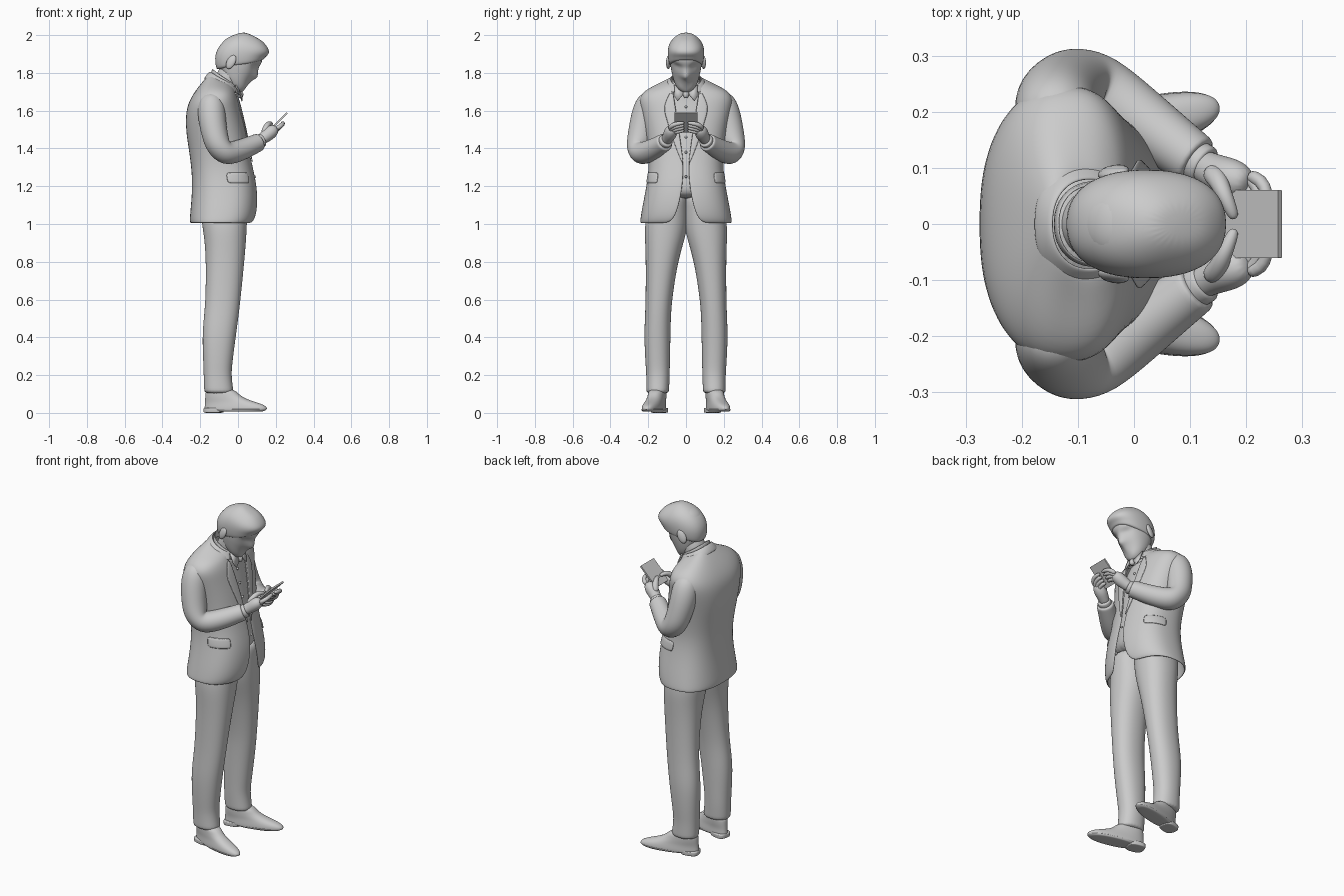
import bpy, bmesh, math
from mathutils import Vector, Matrix

N = 24

def finish(name, verts, faces, mirror=False, thick=0, sub=2):
    me = bpy.data.meshes.new(name)
    me.from_pydata([tuple(v) for v in verts], [], faces)
    bm = bmesh.new()
    bm.from_mesh(me)
    bmesh.ops.recalc_face_normals(bm, faces=bm.faces)
    for f in bm.faces:
        f.smooth = True
    bm.to_mesh(me)
    bm.free()
    ob = bpy.data.objects.new(name, me)
    bpy.context.collection.objects.link(ob)
    if mirror:
        m = ob.modifiers.new("mirror", 'MIRROR')
        m.use_axis = (False, True, False)
        m.use_mirror_merge = False
    if thick:
        s = ob.modifiers.new("thickness", 'SOLIDIFY')
        s.thickness, s.offset = thick, 0
    if sub:
        s = ob.modifiers.new("smooth", 'SUBSURF')
        s.levels = s.render_levels = sub
    return ob

# section = (z, front x, back x, half width, centre y, tilt, front gap)
def pad(s):
    return tuple(s) + (0,) * (7 - len(s))

def point(s, a, p, grow=0):
    z, xf, xb, hw, yc, tilt, gap = pad(s)
    c, n = math.cos(a), math.sin(a)
    f = lambda v, r: math.copysign(abs(v) ** (2 / p), v) * (r + grow)
    return Vector(((xf + xb) / 2 + f(c, (xf - xb) / 2), yc + f(n, hw), z + tilt * c))

def angle(y, hw, p):
    return math.asin(min(1, y / hw) ** (p / 2))

def bridge(rings, n, closed):
    faces = []
    for r in range(rings - 1):
        for k in range(n if closed else n - 1):
            j = (k + 1) % n
            faces.append((r * n + k, r * n + j, (r + 1) * n + j, (r + 1) * n + k))
    if closed:
        faces += [tuple(range(n)), tuple(range((rings - 1) * n, rings * n))]
    return faces

def loft(name, secs, p=2.2, **kw):
    verts, is_open = [], pad(secs[0])[6] > 0
    for s in secs:
        a0 = angle(pad(s)[6], s[3], p) if is_open else 0
        for k in range(N):
            t = k / (N - 1) if is_open else k / N
            verts.append(point(s, a0 + (2 * math.pi - 2 * a0) * t, p))
    return finish(name, verts, bridge(len(secs), N, not is_open), **kw)

# tube along points (x, y, z, radius)
def tube(name, path, n=12, **kw):
    pts = [Vector(q[:3]) for q in path]
    verts, u, last = [], None, None
    for i, q in enumerate(path):
        t = (pts[min(i + 1, len(pts) - 1)] - pts[max(i - 1, 0)]).normalized()
        u = t.orthogonal().normalized() if u is None else last.rotation_difference(t) @ u
        last, w = t, t.cross(u)
        for k in range(n):
            a = 2 * math.pi * k / n
            verts.append(pts[i] + (u * math.cos(a) + w * math.sin(a)) * q[3] * 1.04)
    return finish(name, verts, bridge(len(path), n, True), **kw)

# Jacket body, open at the front with a cutaway hem
JP = 2.5
JACKET = [(1.005, .075, -.25, .24, 0, 0, .095), (1.03, .092, -.252, .238, 0, 0, .06),
          (1.1, .102, -.245, .226, 0, 0, .035), (1.2, .098, -.238, .206, 0, 0, .016),
          (1.3, .075, -.243, .192, 0, 0, .01), (1.4, .055, -.257, .2, 0, 0, .022),
          (1.5, .038, -.273, .215, 0, 0, .035), (1.6, .015, -.272, .238, 0, 0, .05),
          (1.66, 0, -.25, .25, 0, 0, .06), (1.705, -.015, -.212, .218, 0, -.012, .065),
          (1.735, -.018, -.172, .14, 0, -.03, .062), (1.752, -.015, -.148, .088, 0, -.04, .055)]
loft("jacket", JACKET, JP, thick=.01)

def jacket_section(z):
    for a, b in zip(JACKET, JACKET[1:]):
        if z <= b[0]:
            t = (z - a[0]) / (b[0] - a[0])
            return tuple(u + (v - u) * t for u, v in zip(a, b))
    return JACKET[-1]

# Jacket collar, lapels, pocket flaps
loft("jacket_collar", [(1.728, .004, -.178, .115, 0, -.04, .06),
                       (1.752, -.005, -.16, .093, 0, -.042, .055),
                       (1.766, -.012, -.145, .08, 0, -.04, .05)], thick=.008)
lapel = []
for z, wide in [(1.32, .006), (1.4, .03), (1.5, .05), (1.58, .062), (1.62, .064), (1.67, .035), (1.705, .02)]:
    s = jacket_section(z)
    for t in (0, .5, 1):
        lapel.append(point(s, angle(s[6] + wide * t, s[3], JP), JP, .007))
finish("lapel", lapel, bridge(7, 3, False), mirror=True, thick=.006, sub=1)
flap = []
for z in (1.215, 1.24, 1.275):
    s = jacket_section(z)
    flap += [point(s, math.radians(42 + 9 * k), JP, .005) for k in range(6)]
finish("pocket_flap", flap, bridge(3, 6, False), mirror=True, thick=.008, sub=1)

# Shirt, shirt collar and tie knot
loft("shirt", [(1.13, .06, -.2, .16), (1.2, .075, -.21, .165), (1.3, .058, -.22, .165),
               (1.5, .02, -.24, .185), (1.62, -.005, -.22, .19),
               (1.69, -.015, -.16, .12, 0, -.02), (1.73, -.01, -.14, .075, 0, -.04)])
loft("shirt_collar", [(1.725, .008, -.142, .076, 0, -.045, .012),
                      (1.752, .002, -.14, .073, 0, -.047, .012),
                      (1.775, -.008, -.135, .07, 0, -.047, .014)], thick=.006, sub=1)
finish("collar_point", [(.002, .008, 1.715), (-.012, .062, 1.735), (.012, .06, 1.675),
                        (.022, .045, 1.65), (.02, .02, 1.68)], [(0, 1, 2, 3, 4)],
       mirror=True, thick=.006, sub=0)
tube("tie_knot", [(.008, 0, 1.70, .012), (.014, 0, 1.69, .017), (.014, 0, 1.665, .012)])

# Buttons
for i, (x, z) in enumerate([(.1, 1.25), (.058, 1.38), (.042, 1.46), (.025, 1.54), (.008, 1.62)]):
    bpy.ops.mesh.primitive_uv_sphere_add(segments=10, ring_count=6, radius=.007, location=(x - .012, 0, z))
    bpy.context.object.name = "button_%d" % i
    bpy.ops.object.shade_smooth()

# Trousers
loft("trouser_leg", [(.1, -.022, -.178, .06, .15), (.125, -.025, -.18, .061, .15),
                     (.2, -.035, -.182, .062, .148), (.26, -.03, -.184, .065, .15),
                     (.4, -.012, -.19, .07, .152), (.5, .002, -.182, .069, .149),
                     (.6, .014, -.172, .07, .144), (.8, .034, -.17, .085, .128),
                     (.92, .044, -.178, .106, .112), (1.0, .048, -.192, .115, .104),
                     (1.1, .052, -.2, .105, .095), (1.17, .05, -.19, .09, .085)], mirror=True)

# Shoes: sole and upper share a turned-out frame
turn = Matrix.Translation((-.1, .148, 0)) @ Matrix.Rotation(math.radians(14), 4, 'Z')
shoe = loft("shoe", [(.012, .255, -.078, .046), (.018, .262, -.08, .048), (.03, .262, -.08, .048),
                     (.045, .24, -.078, .046), (.06, .19, -.077, .044), (.075, .145, -.076, .044),
                     (.095, .11, -.075, .044), (.13, .08, -.07, .043)], 2.3, mirror=True)
sole = loft("sole", [(.006, .225, -.02, .04), (.009, .245, -.03, .046), (.018, .262, -.05, .05),
                     (.022, .258, -.05, .048)], 2.3, mirror=True)
heel = loft("heel", [(0, .02, -.079, .04), (.003, .022, -.082, .043),
                     (.024, .022, -.082, .044), (.028, .02, -.08, .042)], 3, mirror=True)
for ob in (shoe, sole, heel):
    ob.data.transform(turn)

# Sleeves, cuffs and hands
tube("sleeve", [(-.14, .17, 1.675, .045), (-.14, .195, 1.645, .07), (-.14, .218, 1.57, .073),
                (-.125, .238, 1.48, .068), (-.105, .25, 1.41, .066), (-.065, .242, 1.368, .064),
                (0, .195, 1.385, .057), (.06, .15, 1.41, .051), (.108, .114, 1.432, .047),
                (.114, .11, 1.435, .046)], n=16, mirror=True)
tube("shirt_cuff", [(.09, .125, 1.425, .037), (.125, .104, 1.442, .038), (.13, .101, 1.445, .036)], mirror=True)
tube("palm", [(.11, .11, 1.437, .028), (.135, .097, 1.455, .03), (.16, .085, 1.475, .036),
              (.185, .078, 1.495, .034), (.205, .07, 1.51, .02)], mirror=True)
tube("thumb", [(.135, .095, 1.475, .02), (.15, .08, 1.51, .018), (.16, .055, 1.532, .014),
               (.172, .028, 1.532, .012), (.18, .008, 1.528, .008)], mirror=True)
for i in range(4):
    d = .014 * i
    tube("finger_%d" % i, [(.16 + d, .088, 1.462 + d, .013), (.186 + d, .078, 1.478 + d, .013),
                           (.196 + d, .055, 1.488 + d, .012), (.195 + d, .025, 1.492 + d, .011),
                           (.192 + d, .008, 1.494 + d, .007)], n=8, mirror=True, sub=1)

# Handheld device
bpy.ops.mesh.primitive_cube_add(size=1, location=(.209, 0, 1.538), rotation=(0, math.radians(-45), 0))
phone = bpy.context.object
phone.name = "handheld_device"
phone.scale = (.145, .122, .01)
bv = phone.modifiers.new("bevel", 'BEVEL')
bv.width, bv.segments = .02, 2

# Neck
tube("neck", [(-.085, 0, 1.66, .062), (-.07, 0, 1.73, .062), (-.05, 0, 1.78, .062), (-.03, 0, 1.83, .06)], n=16)

# Head, built upright then bowed forward
bow = Matrix.Translation((.01, 0, 1.85)) @ Matrix.Rotation(math.radians(28), 4, 'Y')
head = loft("head", [(-.138, .07, .02, .022), (-.128, .082, -.005, .042), (-.105, .087, -.045, .06),
                     (-.075, .087, -.08, .071), (-.045, .089, -.105, .078), (-.025, .091, -.12, .082),
                     (0, .092, -.13, .085), (.025, .094, -.135, .087), (.048, .101, -.137, .089),
                     (.08, .098, -.13, .09), (.12, .07, -.10, .07), (.14, .02, -.05, .04)])
nose = [0, .004, 0, .007, .016, .038, .024, .008, 0, 0, 0, 0]
eyes = [0, 0, -.004, 0, 0, 0, .003, .014, -.002, 0, 0, 0]
for r in range(12):
    for k, wn, we in [(0, 1, 0), (1, .3, .5), (-1, .3, .5), (2, 0, 1), (-2, 0, 1), (3, 0, .5), (-3, 0, .5)]:
        head.data.vertices[r * N + k % N].co.x += nose[r] * wn - eyes[r] * we
head.data.transform(bow)

# Hair cap with a raised front
hair = loft("hair", [(-.008, .094, -.085, .08, 0, .08), (-.004, .102, -.1, .091, 0, .08),
                     (.035, .104, -.142, .098, 0, .06), (.08, .114, -.142, .098, 0, .037),
                     (.118, .104, -.118, .086, 0, .02), (.15, .062, -.08, .054, 0, .008),
                     (.163, .03, -.045, .025)], 2.3)
hair.data.transform(bow)

# Ears
for side, sign in (("left", 1), ("right", -1)):
    bpy.ops.mesh.primitive_uv_sphere_add(segments=16, ring_count=10, radius=1)
    ear = bpy.context.object
    ear.name = side + "_ear"
    ear.data.transform(bow @ Matrix.Translation((-.045, sign * .092, -.015))
                       @ Matrix.Rotation(sign * .35, 4, 'Z') @ Matrix.Diagonal((.024, .012, .04, 1)))
    bpy.ops.object.shade_smooth()
